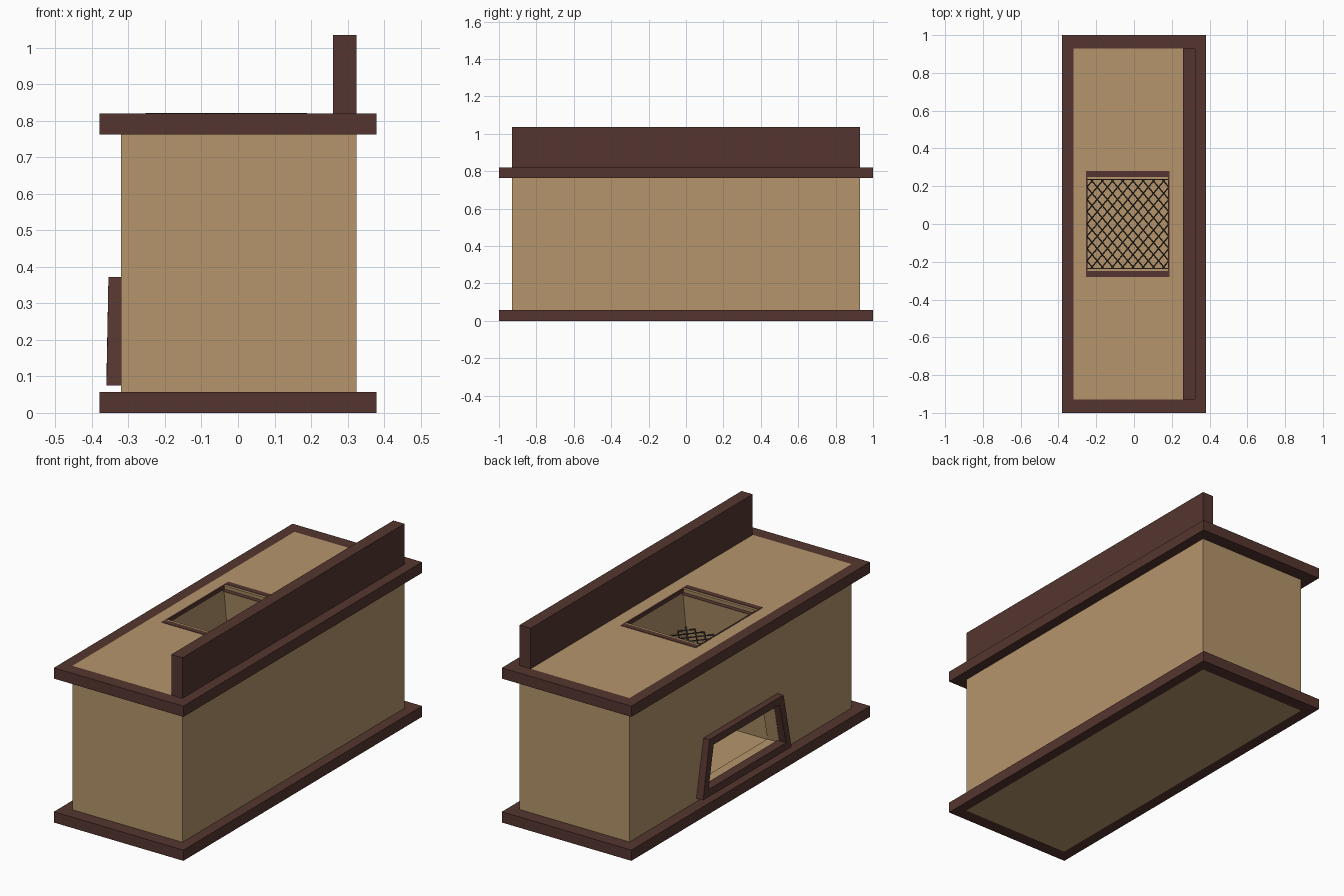
import bpy, bmesh
from mathutils import Vector

if "Cube" in bpy.data.objects:
    bpy.data.objects.remove(bpy.data.objects["Cube"])


def material(name, color):
    m = bpy.data.materials.new(name)
    m.diffuse_color = (*color, 1)
    m.use_nodes = True
    m.node_tree.nodes["Principled BSDF"].inputs["Base Color"].default_value = m.diffuse_color
    return m


TAN = material("tan_plaster", (0.46, 0.30, 0.148))
BROWN = material("dark_brown_trim", (0.091, 0.036, 0.029))
WIRE = material("dark_wire", (0.05, 0.045, 0.04))


def finish(name, bm, mat):
    bmesh.ops.recalc_face_normals(bm, faces=bm.faces)
    me = bpy.data.meshes.new(name)
    bm.to_mesh(me)
    bm.free()
    ob = bpy.data.objects.new(name, me)
    bpy.context.collection.objects.link(ob)
    if mat:
        me.materials.append(mat)
    return ob


def box(name, lo, hi, mat):
    bm = bmesh.new()
    bmesh.ops.create_cube(bm, size=1)
    for v in bm.verts:
        v.co = [l + (h - l) * (c + 0.5) for l, h, c in zip(lo, hi, v.co)]
    return finish(name, bm, mat)


def prism(name, pts_a, pts_b, mat):
    """Solid between two matching polygons."""
    bm = bmesh.new()
    a = [bm.verts.new(p) for p in pts_a]
    b = [bm.verts.new(p) for p in pts_b]
    bm.faces.new(a)
    bm.faces.new(b)
    for i in range(len(a)):
        j = (i + 1) % len(a)
        bm.faces.new((a[i], a[j], b[j], b[i]))
    return finish(name, bm, mat)


def frame(name, outer_a, inner_a, outer_b, inner_b, mat):
    """Closed ring bridged through four matching loops."""
    bm = bmesh.new()
    loops = [[bm.verts.new(p) for p in l] for l in (outer_a, outer_b, inner_b, inner_a)]
    n = len(outer_a)
    for k in range(4):
        p, q = loops[k], loops[(k + 1) % 4]
        for i in range(n):
            j = (i + 1) % n
            bm.faces.new((p[i], p[j], q[j], q[i]))
    return finish(name, bm, mat)


def rect(x0, x1, y, z):
    return [(x0, -y, z), (x1, -y, z), (x1, y, z), (x0, y, z)]


def trapezoid(x_low, x_high, y_low, y_high, z_low, z_high):
    return [(x_low, -y_low, z_low), (x_low, y_low, z_low),
            (x_high, y_high, z_high), (x_high, -y_high, z_high)]


# Body with a flared chamber open at the top and a mouth in the -x side
X0, X1, Y, TOP = -0.32, 0.325, 0.93, 0.82
HX0, HX1 = -0.25, 0.185
body = box("body", (X0, -Y, 0), (X1, Y, TOP), TAN)
cutters = [
    prism("chamber_cutter",
          trapezoid(HX0, HX0, 0.329, 0.225, 0.10, 0.90),
          trapezoid(HX1, HX1, 0.329, 0.225, 0.10, 0.90), None),
    prism("mouth_cutter",
          trapezoid(-0.40, -0.40, 0.325, 0.275, 0.105, 0.335),
          trapezoid(-0.20, -0.20, 0.325, 0.275, 0.105, 0.335), None),
]
bpy.context.view_layer.objects.active = body
for c in cutters:
    c.hide_render = True
    mod = body.modifiers.new("cut", 'BOOLEAN')
    mod.operation = 'DIFFERENCE'
    mod.solver = 'EXACT'
    mod.object = c
    bpy.ops.object.modifier_apply(modifier=mod.name)
    bpy.data.objects.remove(c)

# Base and counter trim running all the way round
for name, z0, z1 in (("base_trim", 0, 0.057), ("counter_trim", 0.763, TOP)):
    frame(name, rect(-0.38, 0.38, 1, z0), rect(X0, X1, Y, z0),
          rect(-0.38, 0.38, 1, z1), rect(X0, X1, Y, z1), BROWN)

# Raised back board
box("back_board", (0.26, -Y, 0.80), (X1, Y, 1.035), BROWN)

# Trapezoid frame around the mouth
frame("mouth_frame",
      trapezoid(-0.31, -0.31, 0.37, 0.31, 0.075, 0.372),
      trapezoid(-0.31, -0.31, 0.325, 0.275, 0.115, 0.333),
      trapezoid(-0.36, -0.355, 0.37, 0.31, 0.075, 0.372),
      trapezoid(-0.36, -0.355, 0.325, 0.275, 0.115, 0.333), BROWN)

# Edging of the top opening: bevelled bars on the ends, thin strips on the sides
for s, label in ((-1, "front"), (1, "rear")):
    prof = [(0.28, 0.822), (0.25, 0.822), (0.232, 0.79), (0.28, 0.79)]
    prism(label + "_opening_edge", [(HX0, s * y, z) for y, z in prof],
          [(HX1, s * y, z) for y, z in prof], BROWN)
for x, label in ((HX0, "left"), (HX1, "right")):
    box(label + "_opening_edge", (x - 0.004, -0.28, 0.80), (x + 0.004, 0.28, 0.8215), BROWN)

# Wire grate: two sets of diagonal wires clipped to the chamber
GZ, GY, SLOPE, STEP = 0.61, 0.262, 1.2, 0.065
cu = bpy.data.curves.new("grate", 'CURVE')
cu.dimensions = '3D'
cu.bevel_depth = 0.0035
cu.bevel_resolution = 0
for s in (-1, 1):
    for i in range(-14, 15):
        c = i * STEP
        xm = (HX0 + HX1) / 2
        xs = sorted(((-GY - c) / (s * SLOPE) + xm, (GY - c) / (s * SLOPE) + xm))
        xa, xb = max(xs[0], HX0), min(xs[1], HX1)
        if xb - xa < 0.005:
            continue
        sp = cu.splines.new('POLY')
        sp.points.add(1)
        for p, x in zip(sp.points, (xa, xb)):
            p.co = (x, s * SLOPE * (x - xm) + c, GZ, 1)
grate = bpy.data.objects.new("grate", cu)
cu.materials.append(WIRE)
bpy.context.collection.objects.link(grate)
